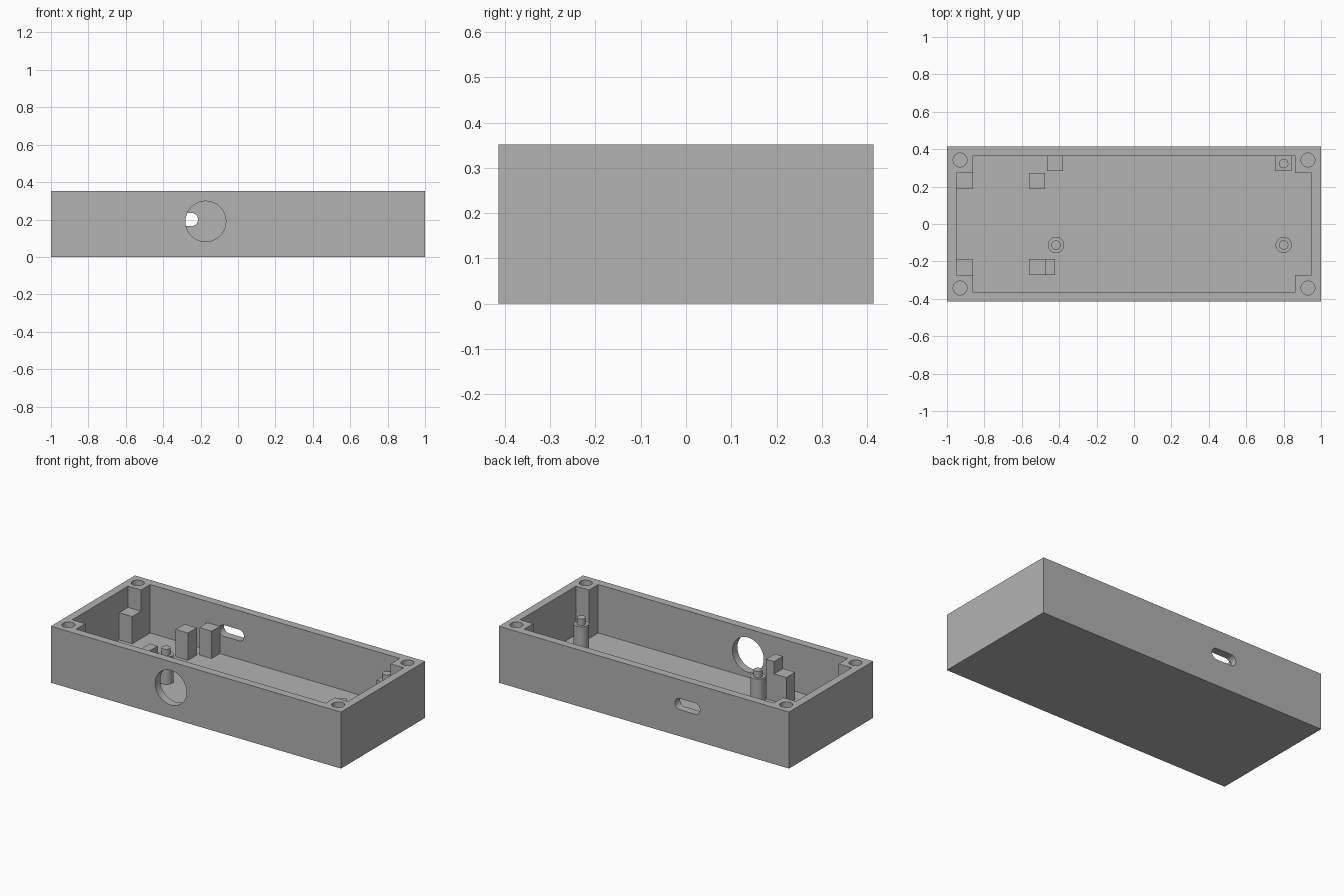
import bpy, bmesh
from math import cos, sin, pi
from mathutils import Vector

cube = bpy.data.objects.get("Cube")
if cube:
    bpy.data.objects.remove(cube, do_unlink=True)

L, W, H = 1.0, 0.414, 0.352          # half length, half width, height
WALL, FLOOR, BOSS = 0.05, 0.05, 0.09
SHELF, PIN = 0.22, 0.26              # support height, locating pin height

grey = bpy.data.materials.new("plain_grey")
grey.use_nodes = True
colour = (0.448, 0.448, 0.448, 1)
grey.diffuse_color = colour
grey.node_tree.nodes["Principled BSDF"].inputs["Base Color"].default_value = colour


def prism(name, outline, lo, hi, along_y=False):
    """Extrude a 2D outline along z, or along y for an outline in x and z."""
    bm = bmesh.new()
    place = (lambda a, b: (a, lo, b)) if along_y else (lambda a, b: (a, b, lo))
    face = bm.faces.new([bm.verts.new(place(a, b)) for a, b in outline])
    ext = bmesh.ops.extrude_face_region(bm, geom=[face])
    verts = [g for g in ext["geom"] if isinstance(g, bmesh.types.BMVert)]
    step = Vector((0, hi - lo, 0)) if along_y else Vector((0, 0, hi - lo))
    bmesh.ops.translate(bm, verts=verts, vec=step)
    bmesh.ops.recalc_face_normals(bm, faces=bm.faces)
    mesh = bpy.data.meshes.new(name)
    bm.to_mesh(mesh)
    bm.free()
    mesh.materials.append(grey)
    obj = bpy.data.objects.new(name, mesh)
    bpy.context.collection.objects.link(obj)
    return obj


def rect(x0, x1, y0, y1):
    return [(x0, y0), (x1, y0), (x1, y1), (x0, y1)]


def stadium(cx, cy, r, half=0.0, n=64):
    """Circle, or a rounded slot when half is above zero."""
    pts = []
    for i in range(n):
        a = 2 * pi * (i + 0.5) / n - pi / 2
        pts.append((cx + r * cos(a) + (half if cos(a) > 0 else -half), cy + r * sin(a)))
    return pts


def select_only(obj):
    bpy.ops.object.select_all(action="DESELECT")
    obj.select_set(True)
    bpy.context.view_layer.objects.active = obj


def smooth(obj):
    select_only(obj)
    bpy.ops.object.shade_smooth_by_angle(angle=pi / 6)


def cut(obj, cutter):
    cutter.hide_render = True
    mod = obj.modifiers.new("cut", "BOOLEAN")
    mod.operation, mod.solver, mod.object = "DIFFERENCE", "EXACT", cutter
    select_only(obj)
    bpy.ops.object.modifier_apply(modifier=mod.name)
    bpy.data.objects.remove(cutter, do_unlink=True)


# Case with a cavity that leaves a square boss in each corner
case = prism("case", rect(-L, L, -W, W), 0, H)
ix, iy = L - WALL, W - WALL
bx, by = ix - BOSS, iy - BOSS
quarter = [(ix, by), (bx, by), (bx, iy)]
cavity = (quarter
          + [(-x, y) for x, y in reversed(quarter)]
          + [(-x, -y) for x, y in quarter]
          + [(x, -y) for x, y in reversed(quarter)])
cut(case, prism("cavity_cutter", cavity, FLOOR, H + 0.1))

# Screw holes in the corner bosses
for sx in (-1, 1):
    for sy in (-1, 1):
        hole = stadium(sx * (L - 0.07), sy * (W - 0.072), 0.037)
        cut(case, prism("screw_cutter", hole, FLOOR, H + 0.1))

# Round opening in the front wall, rounded slot in the back wall
cut(case, prism("front_cutter", stadium(-0.173, 0.19, 0.108), -W - 0.1, -iy + 0.03, True))
cut(case, prism("slot_cutter", stadium(-0.3, 0.2, 0.035, 0.051), iy - 0.03, W + 0.1, True))
smooth(case)

# Square supports standing on the floor
base = FLOOR - 0.01
for side, y0, y1 in (("back", 0.187, by), ("front", -by, -0.187)):
    prism(side + "_wall_support", rect(-ix - 0.01, -bx, y0, y1), base, SHELF)
    prism(side + "_inner_support", rect(-0.561, -0.476, y0, y1), base, SHELF)
prism("tall_stop", rect(-0.476, -0.422, -by, -0.187), base, 0.297)
prism("slot_support", rect(-0.465, -0.38, 0.283, iy + 0.01), base, SHELF)
prism("pin_support", rect(0.757, 0.843, 0.283, iy + 0.01), base, SHELF)

# Round posts and locating pins
for name, x in (("right_post", -0.417), ("left_post", 0.8)):
    smooth(prism(name, stadium(x, -0.112, 0.043), base, SHELF))
for name, x, y in (("right_pin", -0.417, -0.112), ("left_pin", 0.8, -0.112), ("back_pin", 0.8, 0.323)):
    smooth(prism(name, stadium(x, y, 0.025), SHELF - 0.01, PIN))
